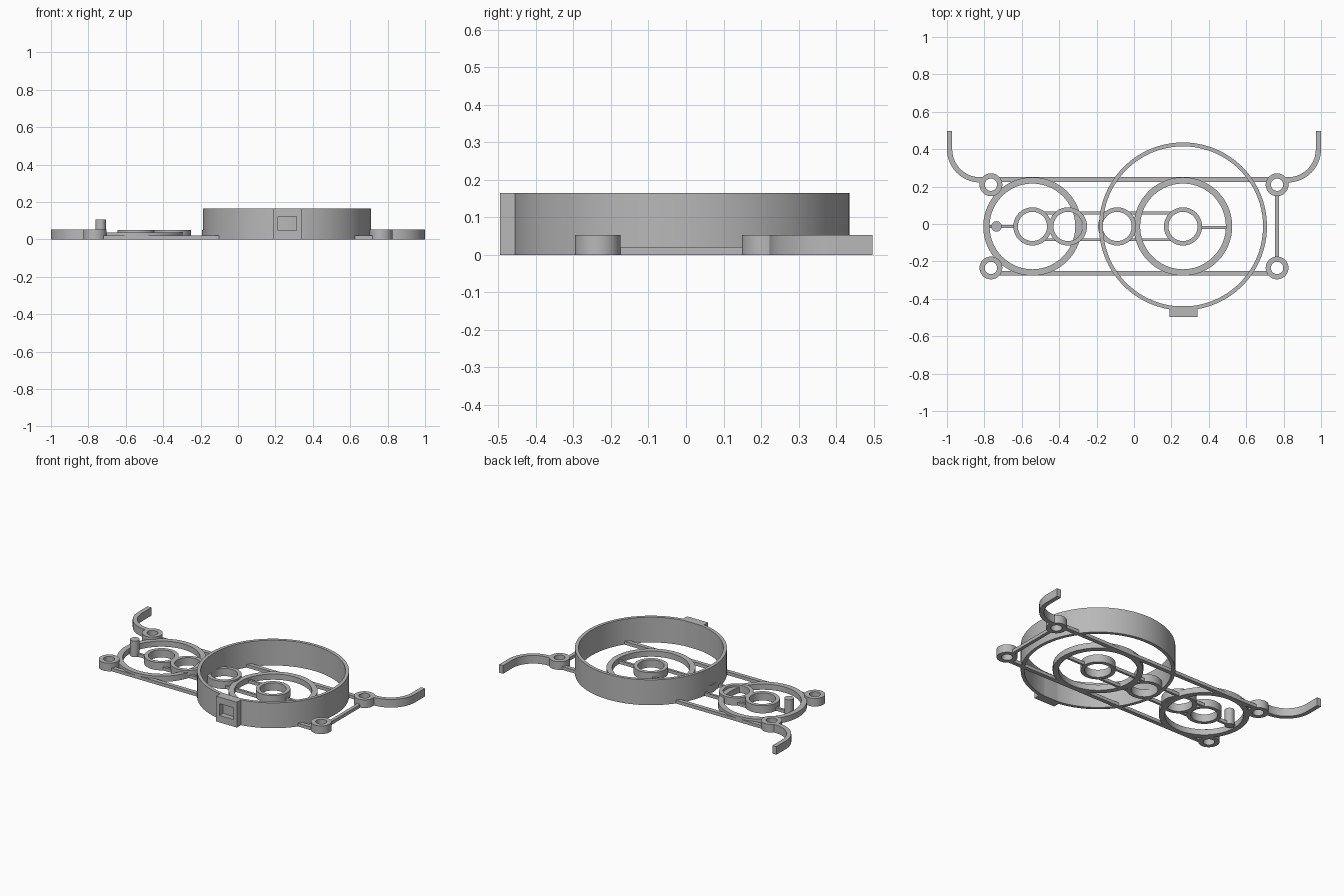
import bpy, bmesh, math
from mathutils import Matrix, Vector

old = bpy.data.objects.get("Cube")
if old:
    bpy.data.objects.remove(old, do_unlink=True)

grey = bpy.data.materials.new("mid grey")
grey.use_nodes = True
grey.diffuse_color = (0.48, 0.48, 0.48, 1)
grey.node_tree.nodes["Principled BSDF"].inputs["Base Color"].default_value = grey.diffuse_color

MID_Y = -0.013    # centre line of the rings
BAR_Z = 0.021     # height of the thin bars
POST_Z = 0.053    # height of corner posts and hooks


def finish(name, bm):
    bmesh.ops.recalc_face_normals(bm, faces=bm.faces)
    mesh = bpy.data.meshes.new(name)
    bm.to_mesh(mesh)
    bm.free()
    mesh.materials.append(grey)
    obj = bpy.data.objects.new(name, mesh)
    bpy.context.collection.objects.link(obj)
    bpy.ops.object.select_all(action='DESELECT')
    obj.select_set(True)
    bpy.context.view_layer.objects.active = obj
    bpy.ops.object.shade_smooth_by_angle(angle=math.radians(30))
    return obj


def sweep(name, path, width, height, closed=False):
    """Rectangular section of given width along a flat path, standing on the ground."""
    bm = bmesh.new()
    n = len(path)
    sections = []
    for i, p in enumerate(path):
        a = path[i - 1] if closed or i else p
        b = path[(i + 1) % n] if closed or i < n - 1 else p
        t = (b - a).normalized()
        side = Vector((-t.y, t.x)) * width / 2
        corners = [(p + side, 0), (p - side, 0), (p - side, height), (p + side, height)]
        sections.append([bm.verts.new((q.x, q.y, z)) for q, z in corners])
    for i in range(n if closed else n - 1):
        s, t = sections[i], sections[(i + 1) % n]
        for k in range(4):
            m = (k + 1) % 4
            bm.faces.new((s[k], s[m], t[m], t[k]))
    if not closed:
        bm.faces.new(sections[0])
        bm.faces.new(sections[-1])
    return finish(name, bm)


def arc(x, y, r, start, end, steps):
    return [Vector((x + r * math.cos(a), y + r * math.sin(a)))
            for a in (math.radians(start + (end - start) * i / steps) for i in range(steps + 1))]


def ring(name, x, y, outer, inner, height, steps=64):
    path = arc(x, y, (outer + inner) / 2, 0, 360, steps)[:-1]
    return sweep(name, path, outer - inner, height, True)


def bar(name, start, end, width):
    return sweep(name, [Vector(start), Vector(end)], width, BAR_Z)


# Rings
ring("large_ring", 0.262, MID_Y, 0.449, 0.428, 0.165, 128)
for name, x in (("left_medium_ring", 0.262), ("right_medium_ring", -0.543)):
    ring(name, x, MID_Y, 0.263, 0.229, 0.037, 96)
small_x = (-0.543, -0.353, -0.09, 0.262)
for i, x in enumerate(small_x):
    ring(f"small_ring_{i + 1}", x, MID_Y, 0.102, 0.078, 0.05)

# Corner posts and curved hooks, mirrored left and right
for side, s in (("left", 1), ("right", -1)):
    for end, y in (("back", 0.21), ("front", -0.235)):
        ring(f"{side}_{end}_post", s * 0.765, y, 0.061, 0.033, POST_Z, 48)
    hook = [Vector((0.8, 0.236))] + arc(0.822, 0.4, 0.164, -90, 0, 24) + [Vector((0.986, 0.497))]
    sweep(f"{side}_hook", [Vector((s * p.x, p.y)) for p in hook], 0.028, POST_Z)

# Outer frame bars
bar("back_bar", (-0.725, 0.237), (0.725, 0.237), 0.026)
bar("front_bar", (-0.725, -0.263), (0.725, -0.263), 0.026)
bar("left_side_bar", (0.765, -0.185), (0.765, 0.16), 0.022)

# Thin bars joining the small rings
for end, s in (("back", 1), ("front", -1)):
    y = MID_Y + s * 0.071
    for i in range(3):
        bar(f"{end}_link_{i + 1}", (small_x[i] + 0.064, y), (small_x[i + 1] - 0.064, y), 0.015)
bar("left_spoke", (0.355, MID_Y - 0.006), (0.5, MID_Y - 0.006), 0.015)
bar("right_spoke", (-0.785, MID_Y), (-0.635, MID_Y), 0.015)

# Upright pin
bm = bmesh.new()
bmesh.ops.create_cone(bm, cap_ends=True, segments=32, radius1=0.028, radius2=0.028, depth=0.105,
                      matrix=Matrix.Translation((-0.735, MID_Y, 0.0525)))
finish("pin", bm)

# Front block with a square recess
bm = bmesh.new()
bmesh.ops.create_cube(bm, size=1, matrix=Matrix.Translation((0.264, -0.467, 0.0825))
                      @ Matrix.Diagonal((0.15, 0.058, 0.165, 1)))
bm.normal_update()
face = min(bm.faces, key=lambda f: f.calc_center_median().y)
bmesh.ops.inset_individual(bm, faces=[face], thickness=0.036)
for v in face.verts:
    v.co.z = 0.084 + math.copysign(0.038, v.co.z - 0.0825)
pushed = bmesh.ops.extrude_discrete_faces(bm, faces=[face])["faces"][0]
bmesh.ops.translate(bm, verts=pushed.verts, vec=(0, 0.036, 0))
finish("front_block", bm)
